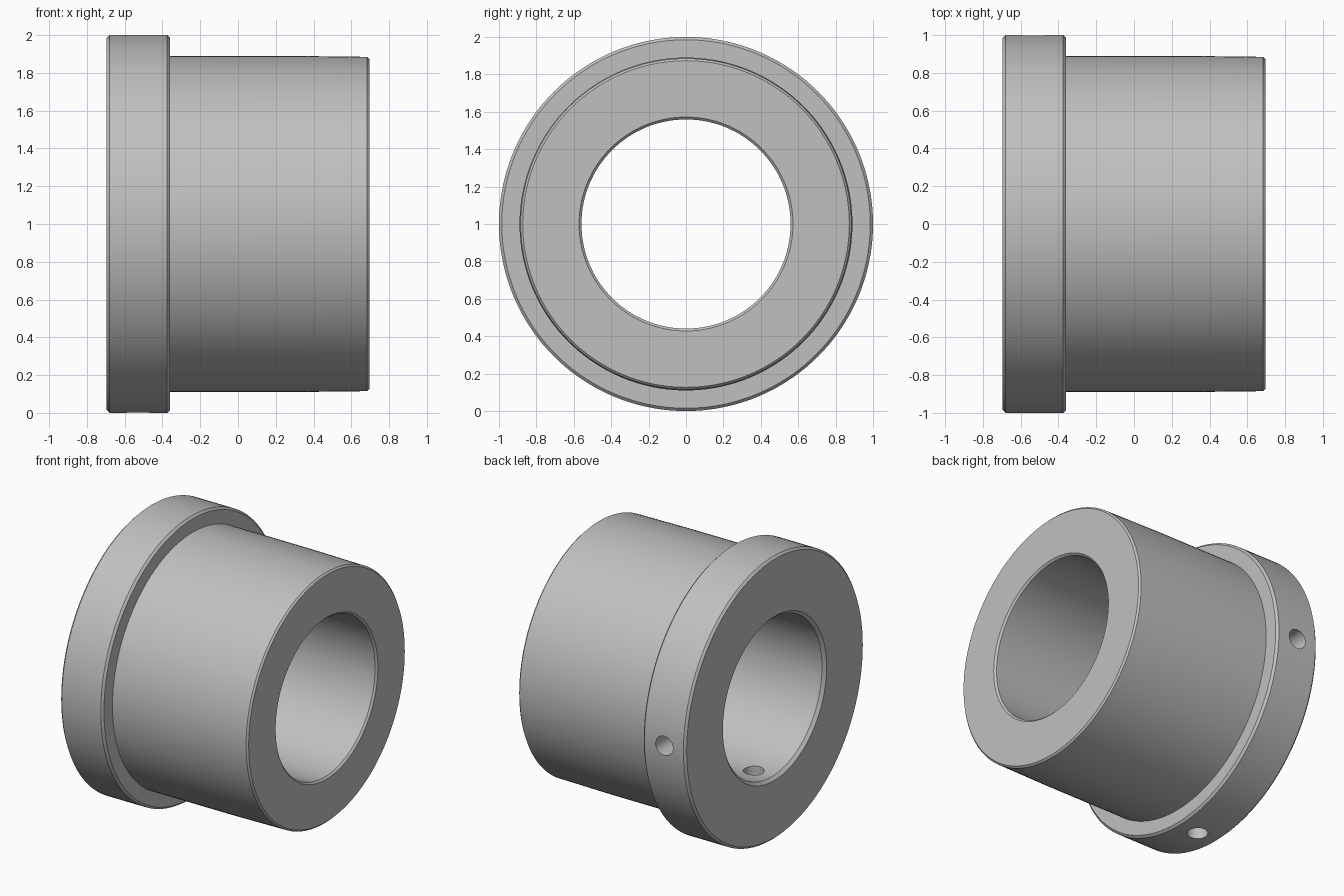
import bpy, bmesh, math
from mathutils import Matrix, Vector

if "Cube" in bpy.data.objects:
    bpy.data.objects.remove(bpy.data.objects["Cube"])

steel = bpy.data.materials.new("grey_steel")
steel.diffuse_color = (0.53, 0.53, 0.53, 1)
steel.use_nodes = True
steel.node_tree.nodes["Principled BSDF"].inputs["Base Color"].default_value = steel.diffuse_color

# Flanged bushing: closed (x, radius) profile spun around the x axis
profile = [(-0.695, 0.58), (-0.695, 0.985), (-0.68, 1.0), (-0.375, 1.0),
           (-0.36, 0.985), (-0.36, 0.89), (0.27, 0.89), (0.683, 0.885),
           (0.695, 0.873), (0.695, 0.572), (0.682, 0.559), (-0.674, 0.559)]
SEG = 144
bm = bmesh.new()
rings = []
for i in range(SEG):
    a = 2 * math.pi * i / SEG
    rings.append([bm.verts.new((x, r * math.cos(a), 1 + r * math.sin(a)))
                  for x, r in profile])
n = len(profile)
for i in range(SEG):
    p, q = rings[i], rings[(i + 1) % SEG]
    for j in range(n):
        k = (j + 1) % n
        bm.faces.new((p[j], q[j], q[k], p[k]))
bmesh.ops.recalc_face_normals(bm, faces=bm.faces)
mesh = bpy.data.meshes.new("flanged_bushing")
bm.to_mesh(mesh)
bm.free()
mesh.materials.append(steel)
bushing = bpy.data.objects.new("flanged_bushing", mesh)
bpy.context.collection.objects.link(bushing)
bpy.context.view_layer.objects.active = bushing


# Radial holes through the flange wall, one at the back and one underneath
def drill(name, direction):
    d = Vector(direction)
    b = bmesh.new()
    m = (Matrix.Translation(Vector((-0.53, 0, 1)) + d * 0.8)
         @ d.to_track_quat('Z', 'Y').to_matrix().to_4x4())
    bmesh.ops.create_cone(b, cap_ends=True, segments=32, radius1=0.068,
                          radius2=0.068, depth=0.8, matrix=m)
    me = bpy.data.meshes.new(name)
    b.to_mesh(me)
    b.free()
    me.materials.append(steel)
    cutter = bpy.data.objects.new(name, me)
    bpy.context.collection.objects.link(cutter)
    cutter.hide_render = True
    mod = bushing.modifiers.new(name, 'BOOLEAN')
    mod.operation = 'DIFFERENCE'
    mod.solver = 'EXACT'
    mod.object = cutter
    bpy.ops.object.modifier_apply(modifier=name)
    bpy.data.objects.remove(cutter)


drill("back_hole_cutter", (0, 1, 0))
drill("bottom_hole_cutter", (0, 0, -1))

bushing.select_set(True)
bpy.ops.object.shade_smooth_by_angle(angle=math.radians(30))
